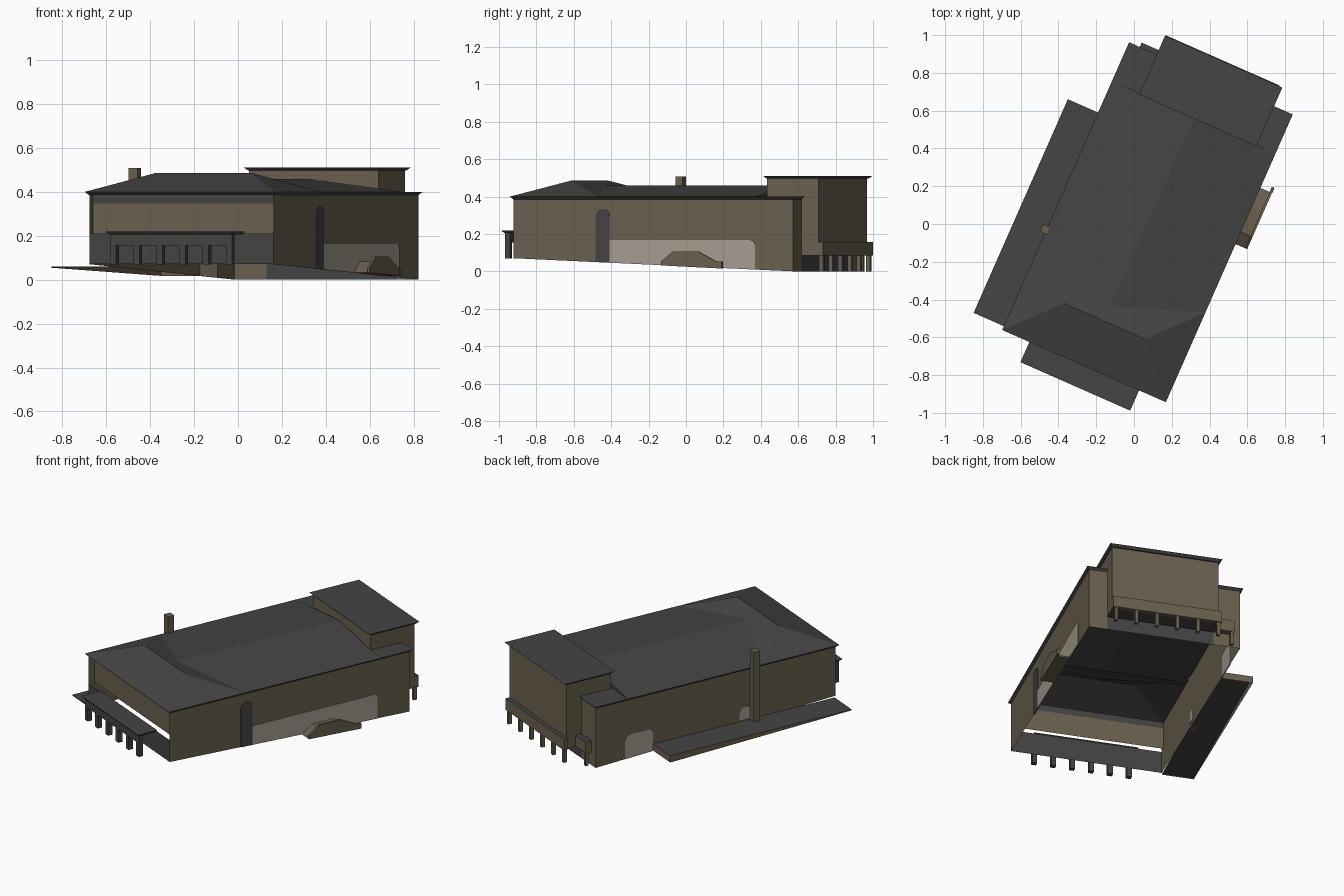
import bpy, math

if "Cube" in bpy.data.objects:
    bpy.data.objects.remove(bpy.data.objects["Cube"])

ANG = math.radians(-23.8)          # whole building is turned on plan
CA, SA = math.cos(ANG), math.sin(ANG)

def material(name, rgb):
    m = bpy.data.materials.new(name)
    m.diffuse_color = (*rgb, 1)
    m.use_nodes = True
    m.node_tree.nodes["Principled BSDF"].inputs["Base Color"].default_value = m.diffuse_color
    return m

TAN = material("tan_wall", (0.145, 0.118, 0.077))
GREY = material("dark_grey_roof", (0.058, 0.058, 0.058))
PALE = material("pale_panel", (0.39, 0.345, 0.285))

def mesh(name, verts, faces, mats, rule=None):
    """Local (u across, v along, z) points turned into the world frame."""
    me = bpy.data.meshes.new(name)
    me.from_pydata([(u * CA - v * SA, u * SA + v * CA, z) for u, v, z in verts], [], faces)
    for m in mats if isinstance(mats, list) else [mats]:
        me.materials.append(m)
    if rule:
        for p in me.polygons:
            p.material_index = rule(p)
    ob = bpy.data.objects.new(name, me)
    bpy.context.collection.objects.link(ob)
    return ob

BOX = [(0, 3, 2, 1), (4, 5, 6, 7), (0, 1, 5, 4), (1, 2, 6, 5), (2, 3, 7, 6), (3, 0, 4, 7)]

def box(name, u0, u1, v0, v1, z0, z1, mats, flare=0, faces=BOX, rule=None):
    f = flare                       # bottom is inset by the flare
    vs = [(u0 + f, v0 + f, z0), (u1 - f, v0 + f, z0), (u1 - f, v1 - f, z0), (u0 + f, v1 - f, z0),
          (u0, v0, z1), (u1, v0, z1), (u1, v1, z1), (u0, v1, z1)]
    return mesh(name, vs, faces, mats, rule)

def wall(name, a, b, za, zb, top, mat):
    """Single-sheet wall from plan point a to b, with its own bottom heights."""
    return mesh(name, [(*a, za), (*b, zb), (*b, top), (*a, top)], [(0, 1, 2, 3)], mat)

def ground(v):
    return 0.07 * (0.855 - v) / 1.635

def prism(name, u0, u1, pts, mat):
    """Profile in (v, z) extruded across u."""
    n = len(pts)
    vs = [(u0, v, z) for v, z in pts] + [(u1, v, z) for v, z in pts]
    fs = [tuple(range(n))[::-1], tuple(range(n, 2 * n))]
    fs += [(i, (i + 1) % n, (i + 1) % n + n, i + n) for i in range(n)]
    return mesh(name, vs, fs, mat)

def panel(name, u, v0, v1, top, r0, r1, mat, t, low=None):
    """Thin plate through a side wall with rounded upper corners."""
    pts = [(v0, low or ground(v0)), (v1, low or ground(v1))]
    for c, r, start in ((v1, r1, 0), (v0, r0, 90)):
        for k in range(5):
            a = math.radians(start + k * 22.5)
            cv = c - r if start == 0 else c + r
            pts.append((cv + r * math.cos(a), top - r + r * math.sin(a)))
    return prism(name, u - t, u + t, pts, mat)

U0, U1, V0, V1 = -0.395, 0.52, -0.78, 0.855      # main walls
T0, T1, TB = -0.235, 0.41, 0.955                 # rear tower
EAVE = 0.388

# main walls, open underneath
wall("right_wall", (U1, V0), (U1, V1), ground(V0), 0, EAVE, TAN)
wall("left_wall", (U0, V1), (U0, V0), 0, ground(V0), EAVE, TAN)
wall("rear_wall_right", (U1, V1), (T1, V1), 0, 0, EAVE, TAN)
wall("rear_wall_left", (T0, V1), (U0, V1), 0, 0, EAVE, TAN)
wall("rear_recess_wall", (T1, V1), (T0, V1), 0, 0, 0.085, GREY)
wall("front_lower_wall", (U0, V0), (U1, V0), 0.07, 0.07, 0.21, GREY)
wall("front_upper_wall", (U0, V0 + 0.04), (U1, V0 + 0.04), 0.21, 0.21, 0.347, TAN)
wall("front_frieze", (U0, V0 + 0.04), (U1, V0 + 0.04), 0.347, 0.347, EAVE, GREY)

# main roof: flared eave ring, flat rear strip, cross hip at the front, long gable
R0, R1, RF, RB, GB = -0.412, 0.535, -0.795, 0.87, 0.645
box("eave_ring", R0, R1, RF, RB, 0.384, 0.399, GREY, flare=0.016, faces=BOX[2:])
mesh("flat_rear_roof", [(R0, GB, .399), (R1, GB, .399), (R1, RB, .399), (R0, RB, .399)],
     [(0, 1, 2, 3)], GREY)
H = -0.275
mesh("front_hip_roof",
     [(R0, RF, .399), (R1, RF, .399), (R1, H, .399), (R0, H, .399),
      (-0.17, -0.534, .486), (0.30, -0.534, .486)],
     [(0, 1, 5, 4), (1, 2, 5), (2, 3, 4, 5), (3, 0, 4)], GREY)
M = 0.064
mesh("gable_roof",
     [(R0, H - 0.03, .399), (M, -0.473, .458), (R1, H - 0.03, .399),
      (R0, GB, .399), (M, GB, .458), (R1, GB, .399)],
     [(0, 1, 4, 3), (1, 2, 5, 4), (3, 4, 5)], GREY)

# rear tower with balcony over a row of posts
wall("tower_rear_wall", (T1, TB), (T0, TB), 0.085, 0.085, 0.497, TAN)
wall("tower_front_wall", (T0, 0.655), (T1, 0.655), EAVE, EAVE, 0.497, TAN)
for side, u in (("left", T0), ("right", T1)):
    wall(f"tower_{side}_upper_wall", (u, 0.655), (u, V1), EAVE, EAVE, 0.497, TAN)
    wall(f"tower_{side}_wall", (u, V1), (u, TB), 0.085, 0.085, 0.497, TAN)
box("tower_roof", -0.252, 0.427, 0.638, 0.978, 0.496, 0.51, GREY, flare=0.015)
top_grey = lambda p: 1 if p.normal.z > 0.9 else 0
box("balcony", T0 - 0.015, T1, TB, 0.982, 0.085, 0.157, [TAN, GREY], rule=top_grey)
box("balcony_return", -0.35, T0, V1, 0.895, 0.085, 0.157, [TAN, GREY], rule=top_grey)
mesh("recess_ceiling", [(T0, V1, .086), (T1, V1, .086), (T1, TB, .086), (T0, TB, .086)],
     [(0, 3, 2, 1)], GREY)
for i in range(6):
    u = T0 + 0.005 + i * 0.124
    box(f"balcony_post_{i + 1}", u - 0.01, u + 0.01, 0.955, 0.978, 0, 0.085, TAN)
box("return_post", -0.345, -0.325, 0.872, 0.892, 0, 0.085, TAN)

# front porch
P0, P1 = -0.255, 0.38
box("porch_roof", P0, P1, -0.912, V0, 0.205, 0.218, GREY, flare=0.012)
box("porch_beam", P0 + 0.015, P1 - 0.015, -0.897, -0.868, 0.155, 0.206, GREY)
for i in range(6):
    u = P0 + 0.03 + i * 0.115
    box(f"porch_post_{i + 1}", u - 0.015, u + 0.015, -0.897, -0.868, 0.068, 0.156, GREY)

# left terrace, level on top with a sloping base
L, E0, E1 = -0.587, -0.773, 0.463
mesh("terrace",
     [(L, E0, .054), (U0, E0, .054), (U0, E1, .017), (L, E1, .017),
      (L, E0, .06), (U0, E0, .06), (U0, E1, .06), (L, E1, .06)],
     [BOX[1], BOX[2], BOX[4], BOX[5]], [TAN, GREY], top_grey)

# chimney on the left wall
box("chimney", -0.44, -0.396, -0.237, -0.195, 0.06, 0.507, TAN)

# openings
panel("tall_arched_door", U1, -0.297, -0.217, 0.332, 0.036, 0.036, GREY, 0.004)
panel("right_window_panel", U1, -0.217, 0.634, 0.167, 0.002, 0.03, PALE, 0.003)
panel("left_window_panel", U0, 0.465, 0.655, 0.163, 0.04, 0.04, PALE, 0.003)
panel("left_small_window", U0, -0.20, -0.125, 0.15, 0.03, 0.03, PALE, 0.003, low=0.07)

# double stair on the right wall: landing, steps and a parapet
S0, S1 = 0.12, 0.475
def stair_pts(drop):
    return [(S0 - .04 + .04, ground(S0)), (S1 - .03, ground(S1)), (S1 - .03, .05 - drop),
            (0.335, .106 - drop), (0.19, .106 - drop), (S0, .055 - drop)]
prism("stair_body", U1, 0.592, stair_pts(0.024), TAN)
prism("stair_parapet", 0.59, 0.602, stair_pts(0), TAN)
box("stair_end_post", 0.588, 0.604, S1 - 0.03, S1, ground(S1), 0.052, TAN)
